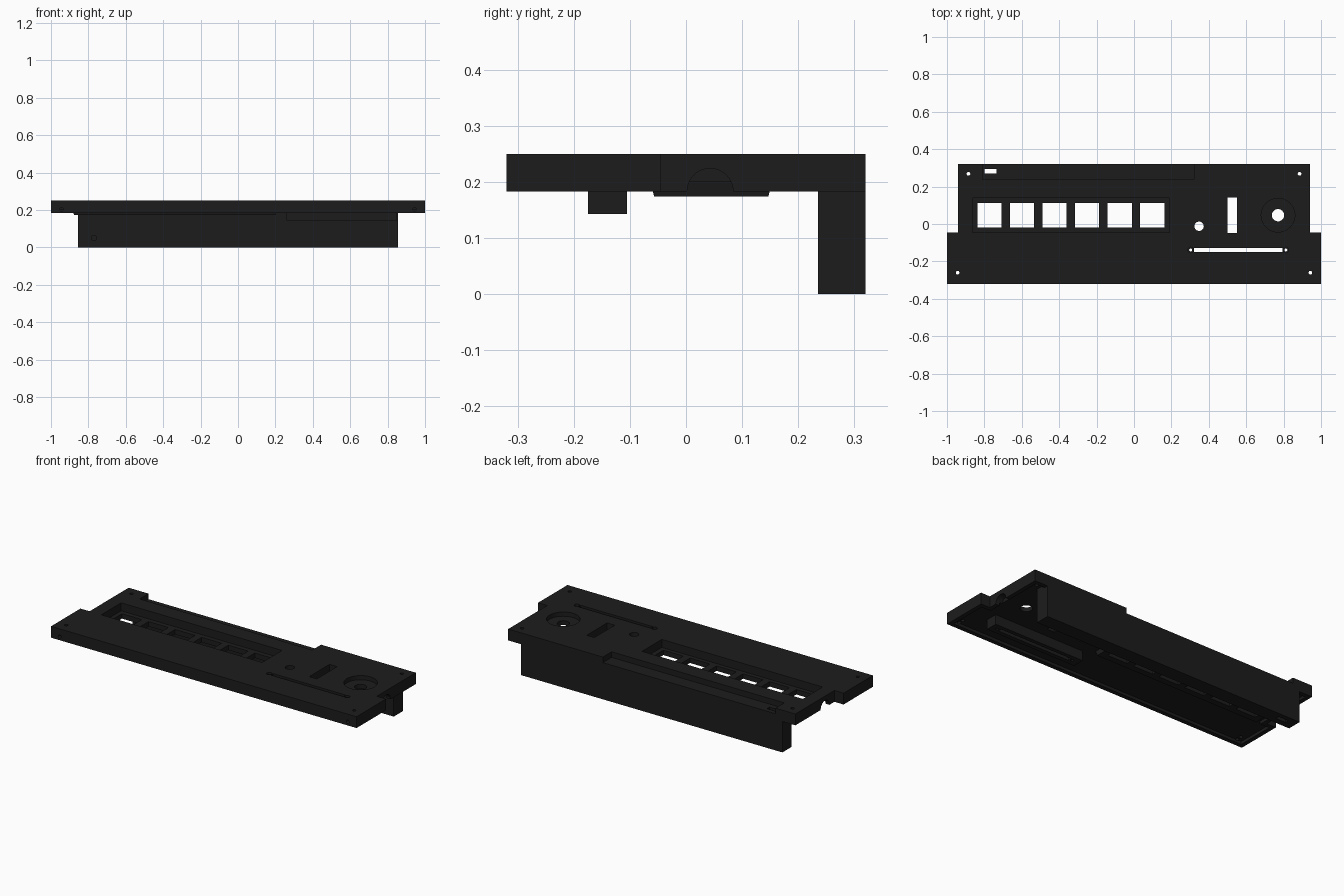
import bpy, bmesh, math
from mathutils import Matrix, Vector

if "Cube" in bpy.data.objects:
    bpy.data.objects.remove(bpy.data.objects["Cube"])

TOP, RIM, CEIL = 0.25, 0.183, 0.2      # plate top, rim bottom, underside of the skin

mat = bpy.data.materials.new("charcoal black")
mat.diffuse_color = (0.012, 0.012, 0.012, 1)
mat.use_nodes = True
mat.node_tree.nodes["Principled BSDF"].inputs["Base Color"].default_value = mat.diffuse_color


def make(name, bm):
    bmesh.ops.recalc_face_normals(bm, faces=bm.faces)
    me = bpy.data.meshes.new(name)
    bm.to_mesh(me)
    bm.free()
    me.materials.append(mat)
    ob = bpy.data.objects.new(name, me)
    bpy.context.collection.objects.link(ob)
    return ob


def prism(name, pts, z0, z1):
    bm = bmesh.new()
    f = bm.faces.new([bm.verts.new((x, y, z0)) for x, y in pts])
    ext = bmesh.ops.extrude_face_region(bm, geom=[f])["geom"]
    for v in ext:
        if isinstance(v, bmesh.types.BMVert):
            v.co.z = z1
    return make(name, bm)


def box(name, x0, x1, y0, y1, z0, z1):
    return prism(name, [(x0, y0), (x1, y0), (x1, y1), (x0, y1)], z0, z1)


def cyl(name, centre, r, length, axis="Z", n=32):
    bm = bmesh.new()
    rot = {"Z": Matrix(), "X": Matrix.Rotation(math.pi / 2, 4, "Y"),
           "Y": Matrix.Rotation(math.pi / 2, 4, "X")}[axis]
    bmesh.ops.create_cone(bm, cap_ends=True, segments=n, radius1=r, radius2=r,
                          depth=length, matrix=Matrix.Translation(Vector(centre)) @ rot)
    return make(name, bm)


def cut(ob, cutters):
    """Subtract every cutter, bake the result, and drop the cutters."""
    for c in cutters:
        m = ob.modifiers.new("cut", "BOOLEAN")
        m.operation, m.solver, m.object = "DIFFERENCE", "EXACT", c
    bpy.context.view_layer.update()
    dg = bpy.context.evaluated_depsgraph_get()
    me = bpy.data.meshes.new_from_object(ob.evaluated_get(dg))
    ob.modifiers.clear()
    ob.data = me
    for c in cutters:
        bpy.data.objects.remove(c)


def outline(wide, narrow, front, step, back):
    half = [(wide, front), (wide, step), (narrow, step), (narrow, back)]
    return half + [(-x, y) for x, y in reversed(half)]


# shared openings
def key_recess():
    return box("cutter", -0.863, 0.19, -0.045, 0.14, 0.203, 0.3)


def windows():
    return [box("cutter", cx - 0.065, cx + 0.065, -0.02, 0.112, 0.1, 0.3)
            for cx in (-0.773 + 0.174 * i for i in range(6))]


def slider_slot():
    return box("cutter", 0.32, 0.795, -0.15, -0.128, 0.1, 0.3)


def slider_holes():
    holes = []
    for x in (0.303, 0.812):
        holes += [cyl("cutter", (x, -0.139, 0.2), 0.008, 0.3, n=20),
                  cyl("cutter", (x, -0.139, 0.275), 0.015, 0.1, n=24)]
    return holes


def back_notch():
    return box("cutter", -0.81, 0.32, 0.238, 0.4, 0.217, 0.3)


# stepped top plate, hollow underneath
plate = prism("top_plate", outline(1, 0.94, -0.32, -0.045, 0.32), RIM, TOP)
cutters = [prism("cutter", outline(0.975, 0.915, -0.295, -0.07, 0.295), 0.1, CEIL),
           key_recess(), slider_slot(), back_notch(),
           box("cutter", -0.8, -0.735, 0.27, 0.293, -0.1, 0.3),
           box("cutter", 0.5, 0.55, -0.048, 0.142, 0.1, 0.3),
           cyl("cutter", (0.348, -0.012, 0.2), 0.025, 0.3),
           cyl("cutter", (0.77, 0.047, 0.275), 0.09, 0.1, n=48),
           cyl("cutter", (0.77, 0.047, 0.2), 0.033, 0.3)] + slider_holes() + windows()
for s in (-1, 1):
    cutters += [cyl("cutter", (s * 0.943, -0.26, 0.2), 0.01, 0.3, n=16),
                cyl("cutter", (s * 0.885, 0.268, 0.2), 0.01, 0.3, n=16),
                cyl("cutter", (s * 0.943, -0.31, 0.204), 0.01, 0.06, "Y", 16),
                cyl("cutter", (s * 0.95, 0.043, RIM), 0.041, 0.1, "X", 40)]
cut(plate, cutters)

# sunken tray with six square windows and a bevelled lower edge
tray = box("key_tray", -0.885, 0.21, -0.065, 0.155, 0.174, 0.212)
for v in tray.data.vertices:
    if v.co.z < 0.18:
        v.co.x += 0.008 if v.co.x < 0 else -0.008
        v.co.y += 0.008 if v.co.y < 0 else -0.008
cut(tray, [key_recess()] + windows())

# slotted slider mount under the plate
mount = box("slider_mount", 0.26, 0.85, -0.175, -0.105, 0.143, 0.21)
cut(mount, [slider_slot()] + slider_holes())

# deep rear wall with a cable slot
wall = box("rear_wall", -0.855, 0.855, 0.235, 0.32, 0, 0.21)
cut(wall, [box("cutter", -0.8, -0.735, 0.27, 0.293, -0.1, 0.3),
           cyl("cutter", (-0.77, 0.24, 0.05), 0.014, 0.08, "Y", 20)])

# smooth the round walls, keep hard edges
for ob in (plate, tray, mount, wall):
    bpy.ops.object.select_all(action="DESELECT")
    ob.select_set(True)
    bpy.context.view_layer.objects.active = ob
    bpy.ops.object.shade_smooth_by_angle(angle=math.radians(30))
